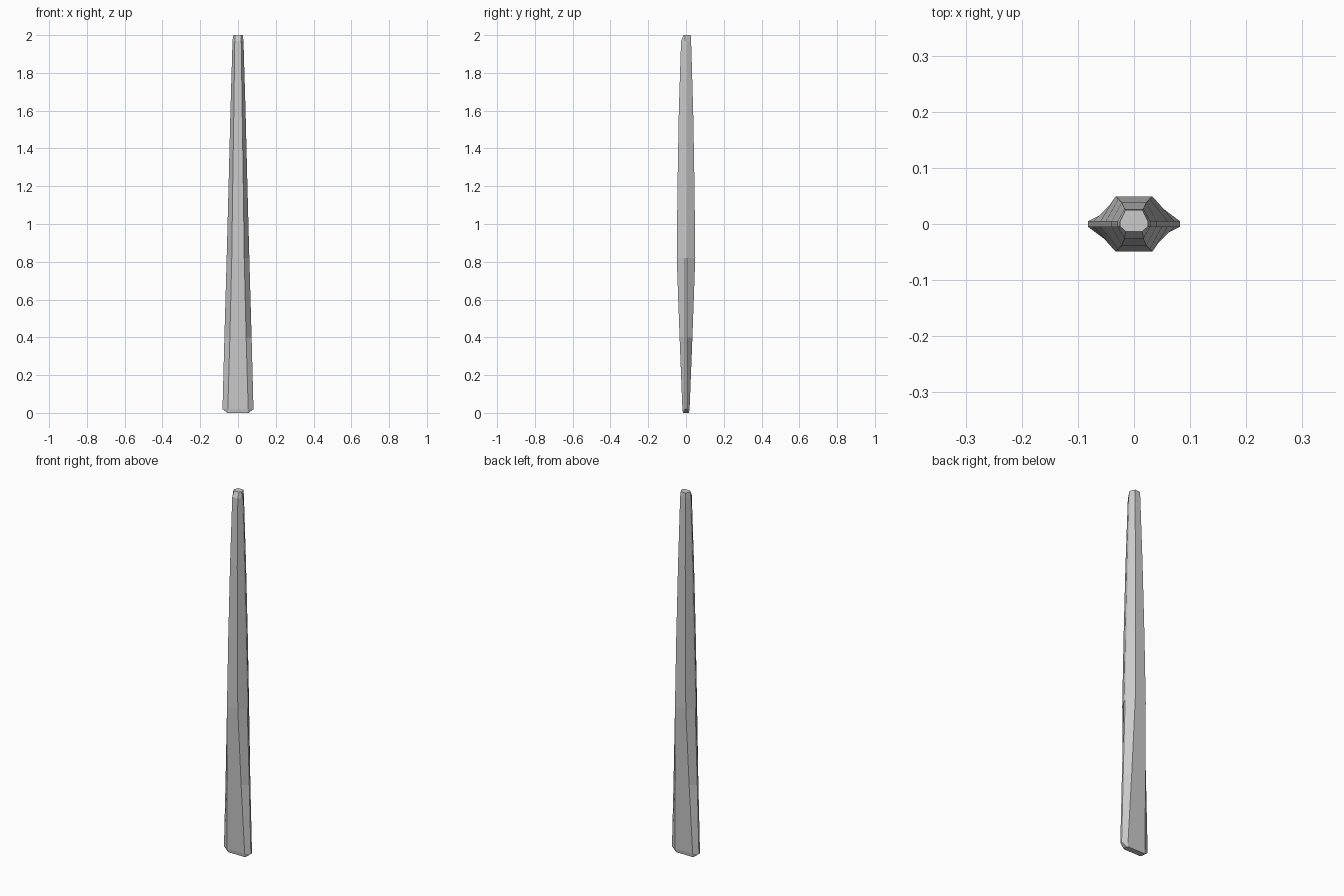
import bpy, bmesh

if "Cube" in bpy.data.objects:
    bpy.data.objects.remove(bpy.data.objects["Cube"])

# Stations: z, half width, edge half thickness, flat half width, front depth, back depth
STATIONS = [
    (0.00, 0.056, 0.010, 0.050, 0.016, 0.016),
    (0.02, 0.082, 0.005, 0.054, 0.019, 0.019),
    (0.40, 0.072, 0.005, 0.043, 0.034, 0.034),
    (0.82, 0.060, 0.005, 0.033, 0.049, 0.049),
    (1.20, 0.050, 0.005, 0.028, 0.045, 0.045),
    (1.60, 0.040, 0.005, 0.022, 0.038, 0.038),
    (1.97, 0.029, 0.005, 0.017, 0.026, 0.027),
    (2.00, 0.025, 0.004, 0.015, 0.013, 0.025),
]


def section(bm, z, w, e, f, front, back):
    pts = [(-f, -front), (f, -front), (w, -e), (w, e),
           (f, back), (-f, back), (-w, e), (-w, -e)]
    return [bm.verts.new((x, y, z)) for x, y in pts]


# Tapered faceted shaft, lofted through the stations
bm = bmesh.new()
rings = [section(bm, *s) for s in STATIONS]
for a, b in zip(rings, rings[1:]):
    for i in range(8):
        j = (i + 1) % 8
        bm.faces.new((a[i], a[j], b[j], b[i]))

# End caps
bm.faces.new(rings[0][::-1])
bm.faces.new(rings[-1])
bmesh.ops.recalc_face_normals(bm, faces=bm.faces[:])

mesh = bpy.data.meshes.new("tapered_shaft")
bm.to_mesh(mesh)
bm.free()
shaft = bpy.data.objects.new("tapered_shaft", mesh)
bpy.context.collection.objects.link(shaft)
